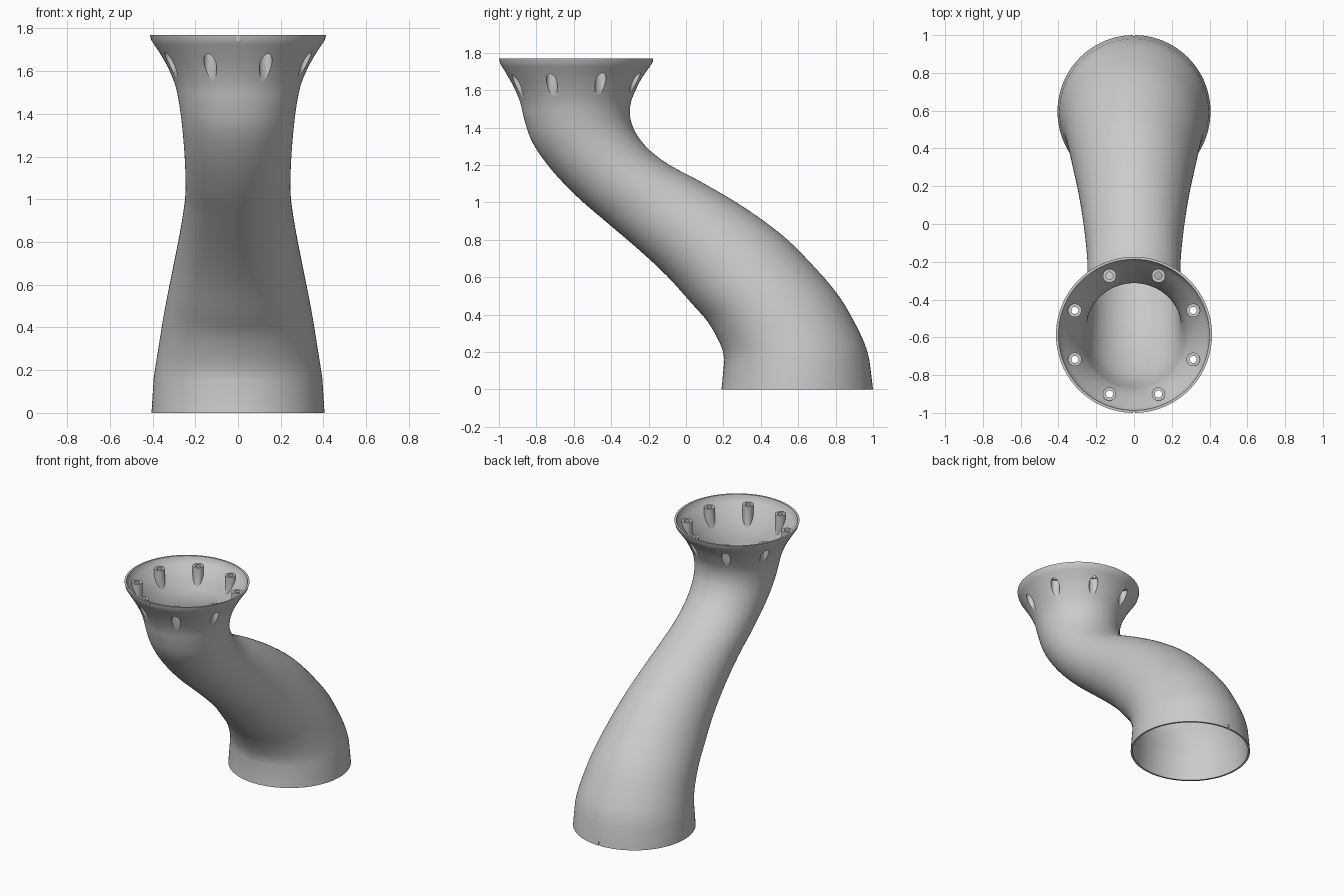
import bpy, bmesh, math
from mathutils import Vector, Matrix

cube = bpy.data.objects.get("Cube")
if cube:
    bpy.data.objects.remove(cube, do_unlink=True)

grey = bpy.data.materials.new("plain grey")
grey.use_nodes = True
grey.diffuse_color = (0.6, 0.6, 0.6, 1)
grey.node_tree.nodes["Principled BSDF"].inputs["Base Color"].default_value = (0.6, 0.6, 0.6, 1)

SIDES = 96
WALL = 0.013
TOP = 1.77
MOUTH_Y = -0.587

# Pipe sections: front point (y, z), back point (y, z), half width
SECTIONS = [
    (.205, .16, .98, .16, .395), (.195, .21, .955, .245, .385),
    (.165, .28, .90, .36, .370), (.11, .37, .82, .495, .352),
    (.03, .46, .70, .64, .330), (-.10, .605, .52, .82, .297),
    (-.25, .745, .30, .98, .268), (-.42, .89, .08, 1.11, .248),
    (-.56, 1.01, -.08, 1.195, .246), (-.68, 1.13, -.19, 1.275, .250),
    (-.77, 1.24, -.255, 1.35, .257), (-.83, 1.34, -.29, 1.42, .266),
    (-.865, 1.445, -.30, 1.48, .278), (-.885, 1.53, -.293, 1.54, .294),
    (-.915, 1.605, -.267, 1.605, .322), (-.95, 1.67, -.233, 1.67, .357),
    (-.995, 1.745, -.18, 1.745, .406),
]
BASE = (.19, 0, 1, 0, .405)
RIM = (-1, TOP, -.174, TOP, .413)


def smooth_sections(keys, steps=4):
    """Catmull-Rom curve through the key sections."""
    keys = [Vector(k) for k in keys]
    pts = [2 * keys[0] - keys[1]] + keys + [2 * keys[-1] - keys[-2]]
    out = []
    for a, b, c, d in zip(pts, pts[1:], pts[2:], pts[3:]):
        for s in range(steps):
            t = s / steps
            out.append(b + (c - a) * (t / 2) + (2 * a - 5 * b + 4 * c - d) * (t * t / 2)
                       + (3 * b - a - 3 * c + d) * (t ** 3 / 2))
    return out + [keys[-1]]


def add_object(name, bm):
    bmesh.ops.recalc_face_normals(bm, faces=bm.faces)
    mesh = bpy.data.meshes.new(name)
    bm.to_mesh(mesh)
    bm.free()
    mesh.materials.append(grey)
    obj = bpy.data.objects.new(name, mesh)
    bpy.context.collection.objects.link(obj)
    return obj


def loft(name, sections, inset=0, overshoot=0):
    """Closed solid through elliptical rings, optionally inset."""
    bm = bmesh.new()
    rings = []
    sections = list(sections)
    if overshoot:
        shift = Vector((0, overshoot, 0, overshoot, 0))
        sections = [sections[0] - shift] + sections + [sections[-1] + shift]
    for fy, fz, by, bz, width in sections:
        front, back = Vector((0, fy, fz)), Vector((0, by, bz))
        mid, half = (front + back) / 2, (back - front) / 2
        half *= 1 - inset / half.length
        ring = []
        for i in range(SIDES):
            a = math.tau * i / SIDES
            p = mid + half * math.cos(a)
            p.x = (width - inset) * math.sin(a)
            ring.append(bm.verts.new(p))
        rings.append(ring)
    for low, high in zip(rings, rings[1:]):
        for i in range(SIDES):
            j = (i + 1) % SIDES
            bm.faces.new((low[i], low[j], high[j], high[i]))
    bm.faces.new(rings[0])
    bm.faces.new(rings[-1])
    return add_object(name, bm)


def post_ring(name, radius, low, high):
    """Eight upright cylinders around the mouth."""
    bm = bmesh.new()
    for k in range(8):
        a = math.radians(22.5 + 45 * k)
        spot = Vector((.339 * math.cos(a), MOUTH_Y + .339 * math.sin(a), (low + high) / 2))
        bmesh.ops.create_cone(bm, cap_ends=True, segments=24, radius1=radius, radius2=radius,
                              depth=high - low, matrix=Matrix.Translation(spot))
    return add_object(name, bm)


def notch(name, y, z):
    bm = bmesh.new()
    bmesh.ops.create_cube(bm, size=1, matrix=Matrix.Translation((0, y, z))
                          @ Matrix.Diagonal((.012, .016, .06, 1)))
    return add_object(name, bm)


def subtract(obj, cutter):
    mod = obj.modifiers.new("cut", "BOOLEAN")
    mod.operation = "DIFFERENCE"
    mod.solver = "EXACT"
    mod.object = cutter
    bpy.context.view_layer.update()
    deps = bpy.context.evaluated_depsgraph_get()
    result = bpy.data.meshes.new_from_object(obj.evaluated_get(deps))
    obj.modifiers.clear()
    obj.data = result
    bpy.data.objects.remove(cutter, do_unlink=True)


# Curved flaring pipe, hollowed with screw bosses left standing inside
sections = [Vector(BASE)] + smooth_sections(SECTIONS) + [Vector(RIM)]
pipe = loft("curved_pipe", sections)
hollow = loft("hollow", sections, WALL, .05)
subtract(hollow, post_ring("bosses", .036, 1.45, 1.73))
subtract(pipe, hollow)

# Screw pockets open to the outside, and screw holes through the boss tops
subtract(pipe, post_ring("pockets", .030, 1.40, 1.705))
subtract(pipe, post_ring("screw_holes", .019, 1.65, 1.755))

# Alignment notches at the front of the rim and the back of the base
subtract(pipe, notch("rim_notch", -1, TOP))
subtract(pipe, notch("base_notch", 1, 0))

bpy.ops.object.select_all(action="DESELECT")
pipe.select_set(True)
bpy.context.view_layer.objects.active = pipe
bpy.ops.object.shade_smooth_by_angle(angle=math.radians(30))
